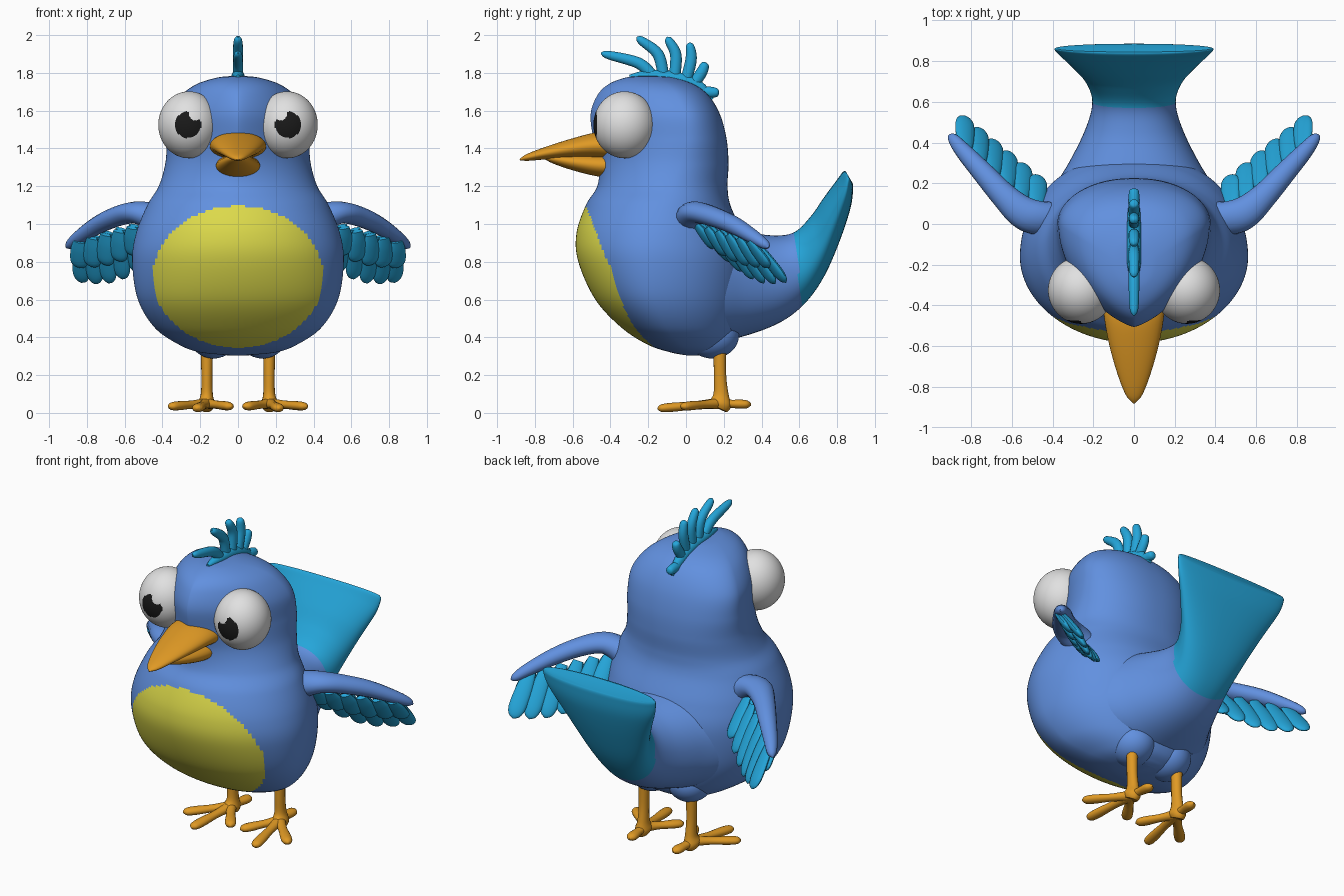
import bpy, bmesh, math
from mathutils import Vector, Matrix

if "Cube" in bpy.data.objects:
    bpy.data.objects.remove(bpy.data.objects["Cube"])


def material(name, r, g, b):
    m = bpy.data.materials.new(name)
    m.use_nodes = True
    m.diffuse_color = (r, g, b, 1)
    m.node_tree.nodes["Principled BSDF"].inputs["Base Color"].default_value = (r, g, b, 1)
    return m


BLUE = material("feather blue", .12, .28, .74)
CYAN = material("plume cyan", .018, .38, .70)
YELLOW = material("belly yellow", .72, .70, .07)
ORANGE = material("beak orange", .74, .32, .018)
WHITE = material("eye white", .75, .75, .75)
BLACK = material("pupil black", .01, .01, .01)


def smooth_rows(rows, steps):
    """Catmull-Rom interpolation through rows of numbers."""
    ext = [rows[0]] + list(rows) + [rows[-1]]
    out = []
    for i in range(len(rows) - 1):
        quads = list(zip(*ext[i:i + 4]))
        for s in range(steps):
            t = s / steps
            out.append([.5 * (2 * b + (c - a) * t + (2 * a - 5 * b + 4 * c - d) * t * t
                              + (3 * b - a - 3 * c + d) * t ** 3) for a, b, c, d in quads])
    return out + [list(rows[-1])]


def finish(bm, name, mats, rule=None):
    bmesh.ops.recalc_face_normals(bm, faces=bm.faces)
    me = bpy.data.meshes.new(name)
    if rule:
        for f in bm.faces:
            f.material_index = int(rule(f.calc_center_median()))
    bm.to_mesh(me)
    bm.free()
    for m in mats:
        me.materials.append(m)
    ob = bpy.data.objects.new(name, me)
    bpy.context.collection.objects.link(ob)
    bpy.ops.object.select_all(action='DESELECT')
    ob.select_set(True)
    bpy.context.view_layer.objects.active = ob
    bpy.ops.object.shade_smooth_by_angle(angle=math.radians(45))
    return ob


def skin(name, rings, mats, rule=None):
    """Closed surface through equal rings of points."""
    bm = bmesh.new()
    loops = [[bm.verts.new(p) for p in ring] for ring in rings]
    n = len(loops[0])
    for a, b in zip(loops, loops[1:]):
        for i in range(n):
            j = (i + 1) % n
            bm.faces.new((a[i], a[j], b[j], b[i]))
    bm.faces.new(loops[0])
    bm.faces.new(loops[-1])
    return finish(bm, name, mats, rule)


def power(v, e):
    return math.copysign(abs(v) ** e, v)


def limb(name, rows, mat, side=(1, 0, 0), n=16, steps=6):
    """Tapered tube; each row is x, y, z, half width along side, half height."""
    rows = smooth_rows(rows, steps)
    pts = [Vector(r[:3]) for r in rows]
    rings = []
    for i, (p, r) in enumerate(zip(pts, rows)):
        t = (pts[min(i + 1, len(pts) - 1)] - pts[max(i - 1, 0)]).normalized()
        s = Vector(side)
        s = (s - t * s.dot(t)).normalized()
        up = t.cross(s)
        rings.append([p + s * max(r[3], .002) * math.cos(a) + up * max(r[4], .002) * math.sin(a)
                      for a in (math.tau * k / n for k in range(n))])
    return skin(name, rings, [mat])


def ball(name, center, radii, mats, rule=None, seg=48):
    bm = bmesh.new()
    bmesh.ops.create_uvsphere(bm, u_segments=seg, v_segments=seg, radius=1)
    bmesh.ops.transform(bm, verts=bm.verts, matrix=Matrix.Translation(center)
                        @ Matrix.Diagonal((*radii, 1)) @ Matrix.Rotation(math.pi / 2, 4, 'X'))
    return finish(bm, name, mats, rule)


# Body and head: height, front y, back y, widest y, half width, front pointedness
profile = [
    (.305, .00, .16, .08, .06, 1), (.32, -.08, .20, .04, .20, 1),
    (.36, -.20, .25, -.02, .31, 1), (.45, -.34, .29, -.10, .44, 1),
    (.60, -.48, .33, -.15, .53, 1), (.80, -.57, .34, -.16, .56, 1),
    (.95, -.58, .30, -.15, .54, 1), (1.1, -.53, .235, -.12, .48, 1),
    (1.2, -.47, .22, -.08, .42, 1.1), (1.32, -.46, .225, -.03, .385, 1.3),
    (1.45, -.49, .215, 0, .375, 1.5), (1.58, -.505, .18, -.01, .36, 1.5),
    (1.68, -.47, .12, -.05, .30, 1.4), (1.74, -.41, .04, -.10, .22, 1.2),
    (1.775, -.32, -.07, -.17, .11, 1), (1.784, -.23, -.17, -.20, .02, 1)]
body_rings = []
for z, yf, yb, ym, hw, e in smooth_rows(profile, 10):
    ring = []
    for k in range(160):
        a = math.tau * k / 160
        c, s = math.cos(a), math.sin(a)
        front = c < 0
        ring.append((hw * power(s, e if front else .9), ym + c * ((ym - yf) if front else (yb - ym)), z))
    body_rings.append(ring)
skin("body", body_rings, [BLUE, YELLOW],
     lambda p: p.y < -.1 and (p.x / .45) ** 2 + ((p.z - .72) / .375) ** 2 < 1)

# Tail fan: upper y, upper z, lower y, lower z, half width
fan = [(-.05, 1.0, -.05, .42, .50), (.12, 1.0, .15, .38, .42), (.30, .965, .32, .41, .315),
       (.45, .94, .50, .48, .235), (.57, .955, .63, .58, .205), (.66, 1.04, .73, .72, .235),
       (.73, 1.14, .81, .90, .30), (.80, 1.235, .87, 1.08, .37), (.83, 1.275, .885, 1.19, .39),
       (.845, 1.28, .88, 1.22, .38)]
tail_rings = []
for uy, uz, ly, lz, hw in smooth_rows(fan, 8):
    mid = Vector((0, (uy + ly) / 2, (uz + lz) / 2))
    half = Vector((0, (uy - ly) / 2, (uz - lz) / 2))
    tail_rings.append([mid + Vector((hw * power(math.cos(a), .9), 0, 0)) + half * power(math.sin(a), .9)
                       for a in (math.tau * k / 64 for k in range(64))])
skin("tail", tail_rings, [BLUE, CYAN], lambda p: p.y > .575 + .1 * max(0, .95 - p.z))

# Beak
limb("upper_beak", [(0, -.38, 1.41, .15, .075), (0, -.47, 1.415, .145, .07), (0, -.60, 1.40, .12, .052),
                    (0, -.74, 1.375, .08, .033), (0, -.84, 1.352, .04, .018), (0, -.88, 1.34, .004, .003)],
     ORANGE, n=32)
limb("lower_beak", [(0, -.36, 1.31, .115, .06), (0, -.45, 1.31, .115, .06), (0, -.58, 1.325, .09, .045),
                    (0, -.70, 1.345, .05, .025), (0, -.76, 1.355, .005, .004)], ORANGE, n=32)

# Crest: a base ridge with curved plumes
limb("crest_base", [(0, -.30, 1.78, .01, .01), (0, -.2, 1.785, .033, .03), (0, -.05, 1.765, .035, .04),
                    (0, .07, 1.72, .03, .035), (0, .14, 1.66, .01, .01)], CYAN)
plumes = [(-.18, 1.79, -.45, 1.905), (-.12, 1.79, -.26, 1.99), (-.06, 1.78, -.10, 1.99),
          (0, 1.76, .02, 1.96), (.04, 1.74, .105, 1.855), (.07, 1.70, .175, 1.695)]
for i, (y0, z0, y1, z1) in enumerate(plumes):
    my, mz = y0 + (y1 - y0) * .35 + .02, z0 + (z1 - z0) * .55
    limb(f"crest_plume_{i + 1}", [(0, y0, z0, .026, .03), (0, my, mz, .027, .03),
                                  (0, y1 * .8 + my * .2, z1 * .8 + mz * .2, .022, .022),
                                  (0, y1, z1, .004, .004)], CYAN)

for word, s in (("left", 1), ("right", -1)):
    # Eye with a notched pupil looking forward
    def pupil(p):
        u, v = p.x * s - .265, p.z - 1.525
        return p.y < -.32 and math.hypot(u, v) < .07 and math.hypot(u + .04, v - .06) > .036
    ball(word + "_eye", (.26 * s, -.325, 1.525), (.162, .165, .177), [WHITE, BLACK], pupil, 80)

    # Thigh, leg and toes
    ball(word + "_thigh", (.13 * s, .14, .41), (.13, .14, .122), [BLUE])
    limb(word + "_leg", [(.165 * s, .18, .36, .034, .034), (.165 * s, .18, .2, .029, .033),
                         (.165 * s, .185, .1, .032, .04), (.168 * s, .18, .05, .045, .06),
                         (.17 * s, .17, .025, .035, .05)], ORANGE)
    for toe, x, y, z in (("outer", .35, -.01, .035), ("middle", .215, -.13, .025),
                         ("inner", .045, -.01, .035), ("back", .155, .325, .045)):
        a, b = Vector((.168 * s, .17, .05)), Vector((x * s, y, z))
        rows = [(*a.lerp(b, t), w, h) for t, w, h in
                ((0, .035, .03), (.4, .026, .022), (.8, .032, .024), (1, .027, .02))]
        tip = b + (b - a).normalized() * .02
        limb(f"{word}_{toe}_toe", rows + [(*tip, .005, .005)], ORANGE, side=(b - a).cross(Vector((0, 0, 1))))

    # Wing arm
    limb(word + "_wing_arm", [(.36 * s, .03, 1.0, .08, .08), (.47 * s, .03, 1.045, .085, .07),
                              (.55 * s, .06, 1.06, .08, .058), (.64 * s, .14, 1.04, .064, .053),
                              (.74 * s, .25, .995, .053, .047), (.84 * s, .36, .93, .04, .036),
                              (.89 * s, .42, .89, .026, .024), (.91 * s, .435, .875, .004, .004)],
         BLUE, side=(s, -1, 0))

    # Two overlapping rows of wing feathers
    for row, count, reach in (("long", 6, 1), ("short", 6, .6)):
        for i in range(count):
            t = i / (count - 1)
            root = Vector((.48, .07, 1.01)).lerp(Vector((.83, .35, .92)), t)
            tip = Vector((.47, .24, .80)).lerp(Vector((.83, .53, .69)), t)
            tip.z -= .05 * math.sin(math.pi * t)
            tip = root.lerp(tip, reach)
            if row == "short":
                root, tip = (p + Vector((.012, -.018, -.012)) for p in (root, tip))
            rows = []
            for f, w in ((0, .03), (.35, .047), (.75, .05), (.93, .034), (1, .004)):
                p = root.lerp(tip, f)
                rows.append((p.x * s, p.y, p.z, w, w * .42))
            limb(f"{word}_{row}_feather_{i + 1}", rows, CYAN, side=(.78 * s, .6, -.2))
